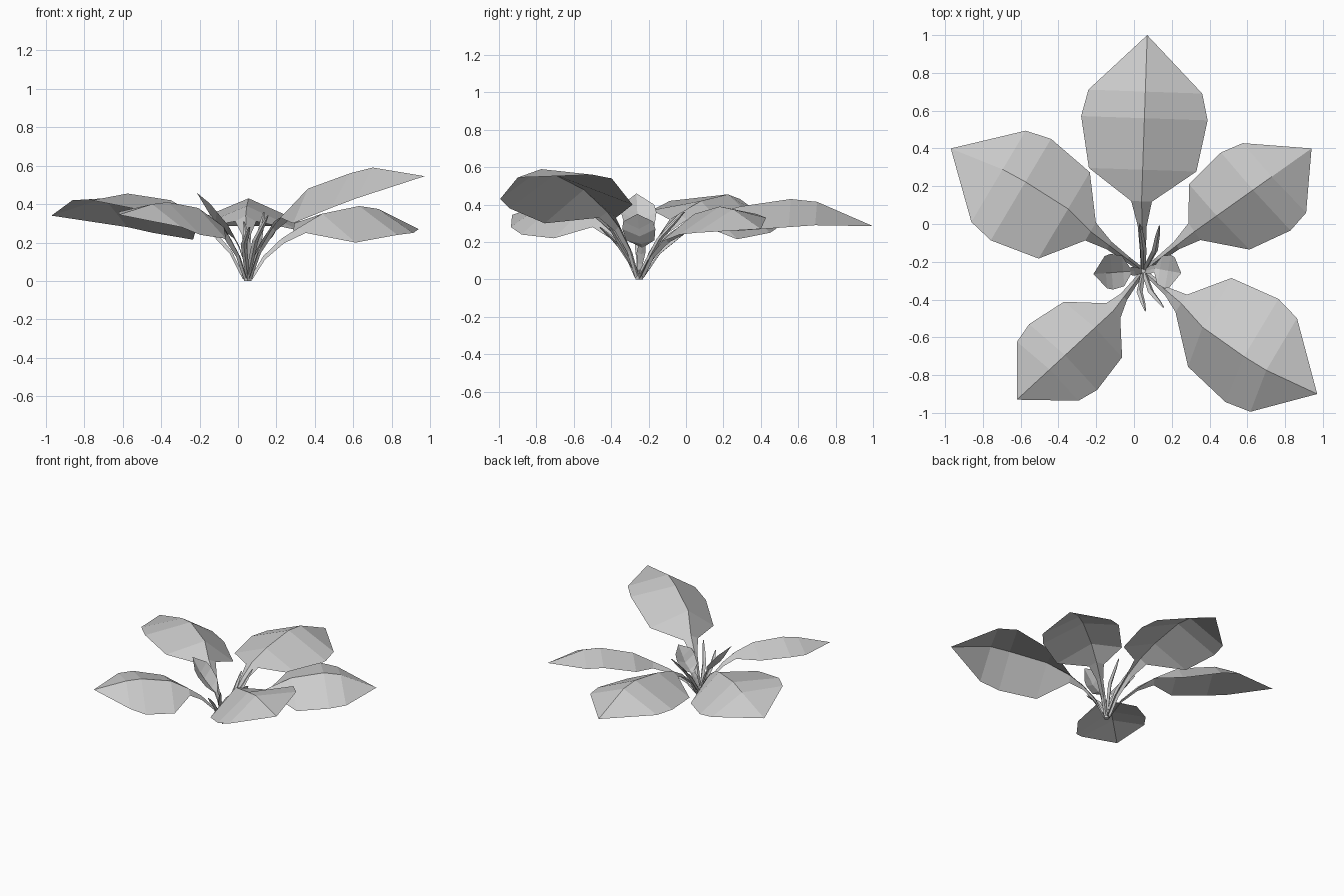
import bpy
from mathutils import Vector

if "Cube" in bpy.data.objects:
    bpy.data.objects.remove(bpy.data.objects["Cube"])

CROWN = Vector((0.05, -0.25, 0.02))
ROWS = (0.19, 0.50, 0.66)      # edge stations along the blade
SHAPE = (0.85, 1.0, 0.90)      # relative half width at each station


def make_mesh(name, verts, faces):
    me = bpy.data.meshes.new(name)
    me.from_pydata([tuple(v) for v in verts], [], faces)
    me.update()
    ob = bpy.data.objects.new(name, me)
    bpy.context.collection.objects.link(ob)
    return ob


def leaf(name, base, tip, mid_z, left, right, bow=0.0, shift=(0, 0), neck=0.055, sag=0.03):
    """Folded stalk and blade. left/right = half width, then edge heights per station."""
    b, t = Vector(base), Vector(tip)
    axis = t - b
    side = Vector((-axis.y, axis.x)).normalized()
    verts, faces = [], []

    def row(c, z, l, zl, r, zr):
        verts.extend([(*l, zl), (*c, z), (*r, zr)])

    # stalk rows, arching from the crown to the blade
    root, z0 = CROWN.xy, CROWN.z
    for f, h, w in ((0.06, 0, 0.014), (0.3, 0.42, 0.016), (0.65, 0.77, 0.024), (1, 1, neck)):
        c = root.lerp(b, f)
        z = z0 + (mid_z[0] - z0) * h
        e = z - sag * (0.4 + 0.6 * f)
        row(c, z, c + side * w, e, c - side * w, e)
    # blade rows
    for i, s in enumerate(ROWS):
        k = SHAPE[i]
        row(b + axis * s - side * bow * k, mid_z[i + 1],
            b + axis * (s + shift[0]) + side * left[0] * k, left[i + 1],
            b + axis * (s + shift[1]) - side * right[0] * k, right[i + 1])
    n = len(verts) // 3
    for i in range(n - 1):
        for j in (0, 1):
            a = 3 * i + j
            faces.append((a, a + 1, a + 4, a + 3))
    verts.append((*t, mid_z[4]))
    a, top = 3 * (n - 1), 3 * n
    faces += [(a, a + 1, top), (a + 1, a + 2, top)]
    return make_mesh(name, verts, faces)


# large leaves
leaf("back_leaf", (0.04, 0.12), (0.07, 1.0), (0.34, 0.39, 0.43, 0.415, 0.285),
     (0.335, 0.27, 0.29, 0.29), (0.335, 0.26, 0.28, 0.29))
leaf("back_left_leaf", (-0.23, -0.04), (-0.97, 0.40), (0.35, 0.42, 0.455, 0.43, 0.34),
     (0.31, 0.37, 0.42, 0.42), (0.315, 0.215, 0.25, 0.28), bow=0.05)
leaf("front_left_leaf", (-0.11, -0.46), (-0.62, -0.93), (0.31, 0.38, 0.41, 0.40, 0.345),
     (0.25, 0.22, 0.24, 0.28), (0.25, 0.33, 0.36, 0.36), shift=(0, 0.04))
leaf("front_right_leaf", (0.25, -0.42), (0.97, -0.90), (0.36, 0.48, 0.56, 0.59, 0.545),
     (0.305, 0.40, 0.54, 0.56), (0.305, 0.30, 0.38, 0.43), bow=0.05, shift=(-0.02, 0.06))
leaf("right_leaf", (0.32, -0.04), (0.94, 0.40), (0.28, 0.35, 0.39, 0.375, 0.27),
     (0.26, 0.30, 0.35, 0.33), (0.29, 0.20, 0.24, 0.25), shift=(-0.03, 0.05))

# young cupped leaves
leaf("young_left_leaf", (-0.02, -0.25), (-0.215, -0.265), (0.22, 0.25, 0.31, 0.35, 0.46),
     (0.09, 0.29, 0.36, 0.40), (0.10, 0.29, 0.36, 0.40), neck=0.02, sag=-0.01)
leaf("young_right_leaf", (0.11, -0.235), (0.25, -0.26), (0.17, 0.19, 0.23, 0.27, 0.35),
     (0.085, 0.21, 0.27, 0.31), (0.095, 0.21, 0.27, 0.31), neck=0.02, sag=-0.01)


def sprout(name, pts, radii):
    """Tapered four-sided shoot along a few points."""
    verts, faces = [], []
    for p, r in zip(pts, radii):
        x, y, z = p
        verts += [(x + r, y, z), (x, y + r, z), (x - r, y, z), (x, y - r, z)]
    for i in range(len(pts) - 1):
        for j in range(4):
            a, b = 4 * i + j, 4 * i + (j + 1) % 4
            faces.append((a, b, b + 4, a + 4))
    faces += [(3, 2, 1, 0), tuple(range(len(verts) - 4, len(verts)))]
    return make_mesh(name, verts, faces)


# rolled shoots around the crown
for i, (m, t) in enumerate((
        ((0.05, -0.13, 0.19), (0.03, 0.00, 0.31)),
        ((0.11, -0.14, 0.22), (0.135, -0.01, 0.36)),
        ((0.03, -0.36, 0.19), (0.06, -0.46, 0.28)),
        ((0.09, -0.36, 0.21), (0.155, -0.44, 0.34)))):
    m, t = Vector(m), Vector(t)
    sprout(f"shoot_{i + 1}", [CROWN, CROWN.lerp(m, 0.5), m, m.lerp(t, 0.6), t],
           (0.012, 0.014, 0.016, 0.012, 0.004))

# crown where all stalks meet
sprout("crown", [(0.05, -0.25, 0), (0.05, -0.25, 0.05)], (0.02, 0.017))
